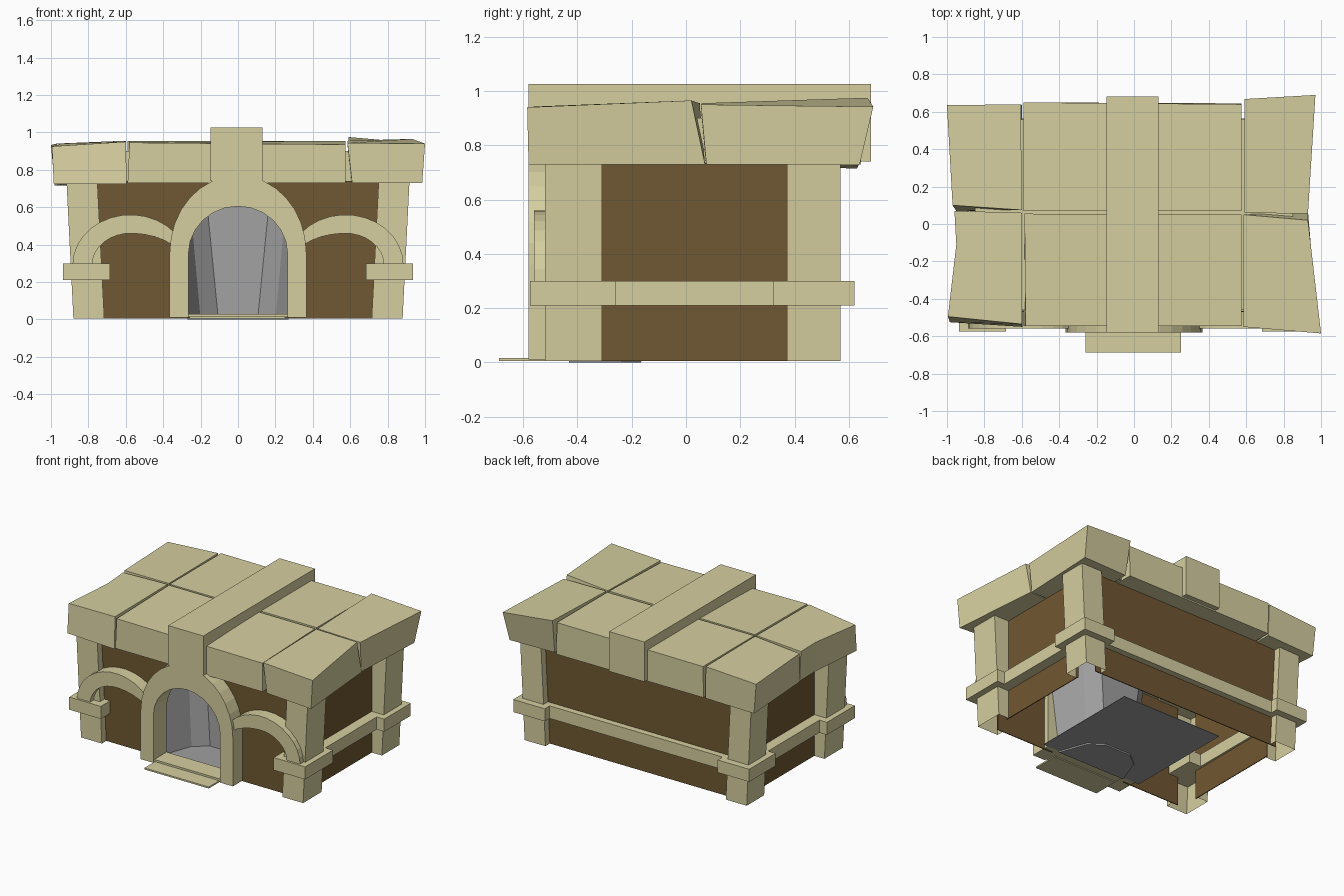
import bpy, bmesh
from math import cos, sin, pi

if "Cube" in bpy.data.objects:
    bpy.data.objects.remove(bpy.data.objects["Cube"])


def material(name, rgb):
    m = bpy.data.materials.new(name)
    m.use_nodes = True
    m.diffuse_color = (*rgb, 1)
    m.node_tree.nodes["Principled BSDF"].inputs["Base Color"].default_value = (*rgb, 1)
    return m


STONE = material("pale stone", (0.67, 0.62, 0.35))
WOOD = material("brown wall", (0.163, 0.096, 0.032))
GREY = material("grey lining", (0.35, 0.35, 0.35))


def loft(name, bottom, top, mat, closed=True):
    """Solid, or open shell, between two matching rows of points."""
    bm = bmesh.new()
    a = [bm.verts.new(p) for p in bottom]
    b = [bm.verts.new(p) for p in top]
    n = len(a)
    if closed:
        bm.faces.new(a)
        bm.faces.new(b)
    for i in range(n if closed else n - 1):
        j = (i + 1) % n
        bm.faces.new((a[i], a[j], b[j], b[i]))
    bmesh.ops.recalc_face_normals(bm, faces=bm.faces)
    mesh = bpy.data.meshes.new(name)
    bm.to_mesh(mesh)
    bm.free()
    mesh.materials.append(mat)
    bpy.context.collection.objects.link(bpy.data.objects.new(name, mesh))


def rect(x0, x1, y0, y1, z):
    return [(x0, y0, z), (x1, y0, z), (x1, y1, z), (x0, y1, z)]


def box(name, x0, x1, y0, y1, z0, z1, mat=STONE):
    loft(name, rect(x0, x1, y0, y1, z0), rect(x0, x1, y0, y1, z1), mat)


def prism(name, outline, y0, y1, mat=STONE):
    """Outline in x and z, pushed along y."""
    loft(name, [(x, y0, z) for x, z in outline], [(x, y1, z) for x, z in outline], mat)


def arch(rx, spring, rz, base, n=12):
    """Arch line from bottom left over the top to bottom right."""
    curve = [(-rx * cos(pi * i / n), spring + rz * sin(pi * i / n)) for i in range(n + 1)]
    return [(-rx, base)] + curve + [(rx, base)]


# Thin wall panels between the columns, the front one notched behind the door surround
notch = arch(0.3, 0.35, 0.3, 0.005)
front = [(-0.76, 0.005), (-0.76, 0.74), (0.76, 0.74), (0.76, 0.005)] + notch[::-1]
prism("front_wall", front, -0.47, -0.464, WOOD)
box("back_wall", -0.76, 0.76, 0.514, 0.52, 0.005, 0.74, WOOD)
for side, s in (("left", 1), ("right", -1)):
    box(side + "_wall", s * 0.794, s * 0.8, -0.33, 0.39, 0.005, 0.74, WOOD)


def column(s, outer_y, inner_y, wall_y, lean, z):
    """Corner wrap from the long wall round to the end wall."""
    return [(s * (0.715 + lean), wall_y, z), (s * (0.715 + lean), outer_y, z),
            (s * (0.88 + lean), outer_y, z), (s * (0.88 + lean), inner_y, z),
            (s * 0.795, inner_y, z)]


# Leaning hollow corner columns, their collars and the bands between
for side, s in (("left", 1), ("right", -1)):
    for end, ys, c0, c1 in (("front", (-0.52, -0.31, -0.467), -0.575, -0.26),
                            ("back", (0.57, 0.372, 0.517), 0.32, 0.62)):
        loft(f"{end}_{side}_column", column(s, *ys, 0, 0.005),
             column(s, *ys, 0.037, 0.74), STONE, closed=False)
        box(f"{end}_{side}_collar", s * 0.685, s * 0.935, c0, c1, 0.21, 0.3)
    box(side + "_band", s * 0.78, s * 0.875, -0.27, 0.33, 0.21, 0.3)
box("back_band", -0.7, 0.7, 0.5, 0.565, 0.21, 0.3)

# Door surround and threshold
door = arch(0.265, 0.35, 0.255, 0.01)
outer = arch(0.365, 0.36, 0.41, 0.01, 16)
prism("door_surround", outer + door[::-1], -0.58, -0.43)
box("threshold", -0.265, 0.265, -0.57, -0.43, 0.012, 0.03)
box("doorstep", -0.26, 0.25, -0.688, -0.5, 0.005, 0.016)

# Small side arches rising from the front collars to the door surround
angles = [0.78 * pi * i / 12 for i in range(13)]
upper_line = [(0.575 + 0.31 * cos(a), 0.29 + 0.27 * sin(a)) for a in angles]
lower_line = [(0.575 + (0.205 if cos(a) > 0 else 0.29) * cos(a), 0.29 + 0.17 * sin(a))
              for a in angles]
for side, s in (("left", 1), ("right", -1)):
    prism(side + "_arch", [(s * x, z) for x, z in upper_line + lower_line[::-1]], -0.56, -0.46)


# Faceted niche behind the door, flaring upward, with floor and ceiling
def niche_line(half, z):
    right = [(x, y, z) for x, y in half]
    return right + [(-x, y, z) for x, y, z in right[::-1]]


foot = [(0.27, -0.431), (0.2, -0.24), (0.105, -0.165)]
head = [(0.36, -0.431), (0.26, -0.2), (0.17, -0.13)]
loft("door_niche", niche_line(foot, 0), niche_line(head, 0.66), GREY, closed=False)
loft("niche_floor", niche_line(foot, 0), niche_line(foot, 0.008), GREY)
loft("niche_ceiling", niche_line(head, 0.655), niche_line(head, 0.66), GREY)
box("floor_plate", -0.4, 0.4, -0.43, 0.38, 0.01, 0.014, GREY)

# Uneven roof slabs: underside corners, then top corners
slabs = {
    "front_middle_slab": (rect(-0.59, 0.575, -0.545, 0.05, 0.73),
                          [(-0.58, -0.545, 0.945), (0.575, -0.545, 0.935),
                           (0.575, 0.05, 0.955), (-0.585, 0.055, 0.955)]),
    "back_middle_slab": (rect(-0.59, 0.575, 0.065, 0.645, 0.73),
                         [(-0.59, 0.07, 0.955), (0.575, 0.07, 0.955),
                          (0.575, 0.64, 0.955), (-0.59, 0.65, 0.955)]),
    "front_right_slab": ([(-0.985, -0.525, 0.725), (-0.595, -0.55, 0.725),
                          (-0.6, 0.06, 0.725), (-0.95, 0.07, 0.725), (-0.945, -0.11, 0.725)],
                         [(-0.995, -0.495, 0.925), (-0.6, -0.535, 0.95),
                          (-0.6, 0.06, 0.955), (-0.96, 0.07, 0.94), (-0.95, -0.11, 0.935)]),
    "back_right_slab": ([(-0.95, 0.07, 0.72), (-0.6, 0.07, 0.725),
                         (-0.6, 0.635, 0.725), (-0.98, 0.63, 0.715)],
                        [(-0.97, 0.1, 0.94), (-0.6, 0.075, 0.955),
                         (-0.605, 0.64, 0.955), (-1.0, 0.635, 0.932)]),
    "front_left_slab": ([(0.61, -0.545, 0.73), (0.985, -0.58, 0.73),
                         (0.93, 0.07, 0.73), (0.6, 0.05, 0.73)],
                        [(0.585, -0.55, 0.943), (1.0, -0.585, 0.94),
                         (0.93, 0.02, 0.965), (0.585, 0.05, 0.955)]),
    "back_left_slab": ([(0.6, 0.07, 0.73), (0.925, 0.075, 0.73),
                        (0.95, 0.64, 0.73), (0.6, 0.63, 0.73)],
                       [(0.59, 0.06, 0.955), (0.93, 0.055, 0.95),
                        (0.97, 0.69, 0.942), (0.59, 0.668, 0.975)]),
}
for name, (under, upper) in slabs.items():
    loft(name, under, upper, STONE)

# Bed closing the joints between slabs, and the beam running front to back
box("roof_bed", -0.85, 0.85, -0.46, 0.56, 0.735, 0.9)
box("roof_beam", -0.148, 0.132, -0.58, 0.682, 0.74, 1.025)
